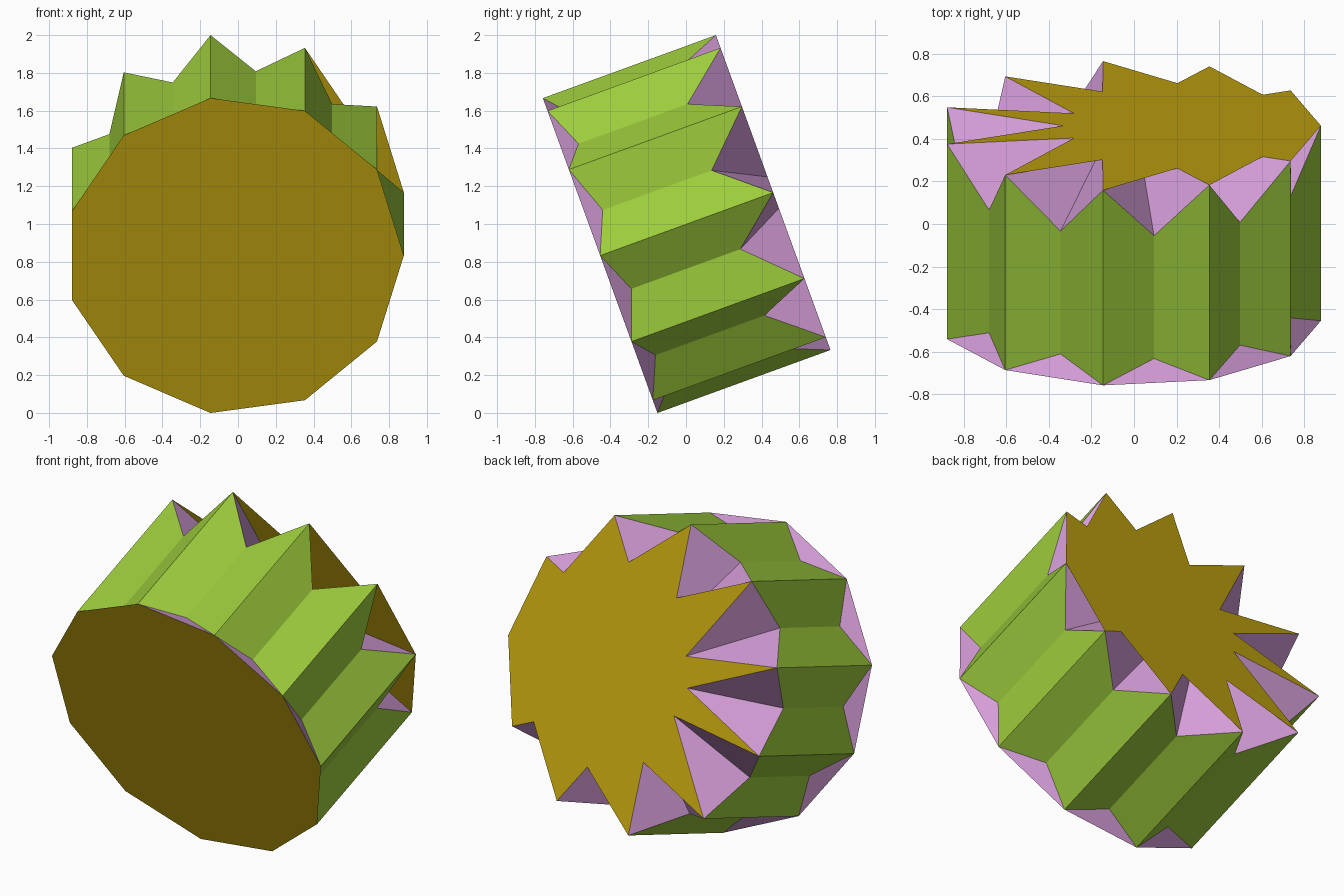
import bpy, math
from mathutils import Matrix, Vector

if "Cube" in bpy.data.objects:
    bpy.data.objects.remove(bpy.data.objects["Cube"])

N = 11                      # ribs
R, VALLEY, NOTCH = 0.896, 0.788, 0.3135   # radii of ridges, valleys, rear notch tips
DEPTH, V_FRONT, V_BACK = 0.975, 0.095, 0.709
STEP = 2 * math.pi / N
TILT = Matrix.Translation((-0.018, -0.4545, 0.833)) @ Matrix.Rotation(math.radians(20), 4, 'X')


def srgb(r, g, b):
    def lin(c):
        c /= 255
        return c / 12.92 if c <= 0.04045 else ((c + 0.055) / 1.055) ** 2.4
    return (lin(r), lin(g), lin(b), 1)


def material(name, rgb):
    m = bpy.data.materials.new(name)
    m.diffuse_color = srgb(*rgb)
    m.use_nodes = True
    m.node_tree.nodes["Principled BSDF"].inputs["Base Color"].default_value = m.diffuse_color
    return m


gold = material("gold", (190, 161, 14))
green = material("leaf_green", (157, 204, 60))
pink = material("orchid_pink", (212, 156, 215))


def point(radius, index, depth):
    a = index * STEP
    return Vector((radius * math.cos(a), depth, radius * math.sin(a)))


def build(name, faces, mat, outward):
    """Make an object from point lists, each face turned to agree with outward(centre)."""
    verts, polys = [], []
    for f in faces:
        centre = sum(f, Vector()) / len(f)
        normal = (f[1] - f[0]).cross(f[2] - f[0])
        if normal.dot(outward(centre)) < 0:
            f = f[::-1]
        polys.append(range(len(verts), len(verts) + len(f)))
        verts += [TILT @ p for p in f]
    mesh = bpy.data.meshes.new(name)
    mesh.from_pydata(verts, [], [list(p) for p in polys])
    mesh.materials.append(mat)
    obj = bpy.data.objects.new(name, mesh)
    bpy.context.collection.objects.link(obj)


def radial(c):
    return Vector((c.x, 0, c.z))


def backward(c):
    return Vector((0, 1, 0))


ridge_f = [point(R, i, 0) for i in range(N)]
ridge_b = [point(R, i, DEPTH) for i in range(N)]
valley_f = [point(VALLEY, i + 0.5, V_FRONT) for i in range(N)]
valley_b = [point(VALLEY, i + 0.5, V_BACK) for i in range(N)]
tips = [point(NOTCH, i + 0.5, DEPTH) for i in range(N)]

# Pleated side, chamfers at the front rim and notches at the rear rim
pleats, chamfers, notches = [], [], []
for i in range(N):
    j = (i + 1) % N
    for k in (i, j):
        pleats.append([ridge_f[k], valley_f[i], valley_b[i], ridge_b[k]])
        notches.append([ridge_b[k], valley_b[i], tips[i]])
    chamfers.append([ridge_f[i], ridge_f[j], valley_f[i]])
build("pleated_side", pleats, green, radial)
build("front_chamfers", chamfers, pink, radial)
build("rear_notches", notches, pink, lambda c: radial(c).normalized() + backward(c))

# Flat front cap
build("front_cap", [ridge_f], gold, lambda c: -backward(c))

# Rear star cap, fanned from its first point
star = [p for pair in zip(ridge_b, tips) for p in pair]
fan = [[star[0], star[k], star[k + 1]] for k in range(1, len(star) - 1)]
build("rear_cap", fan, gold, backward)
